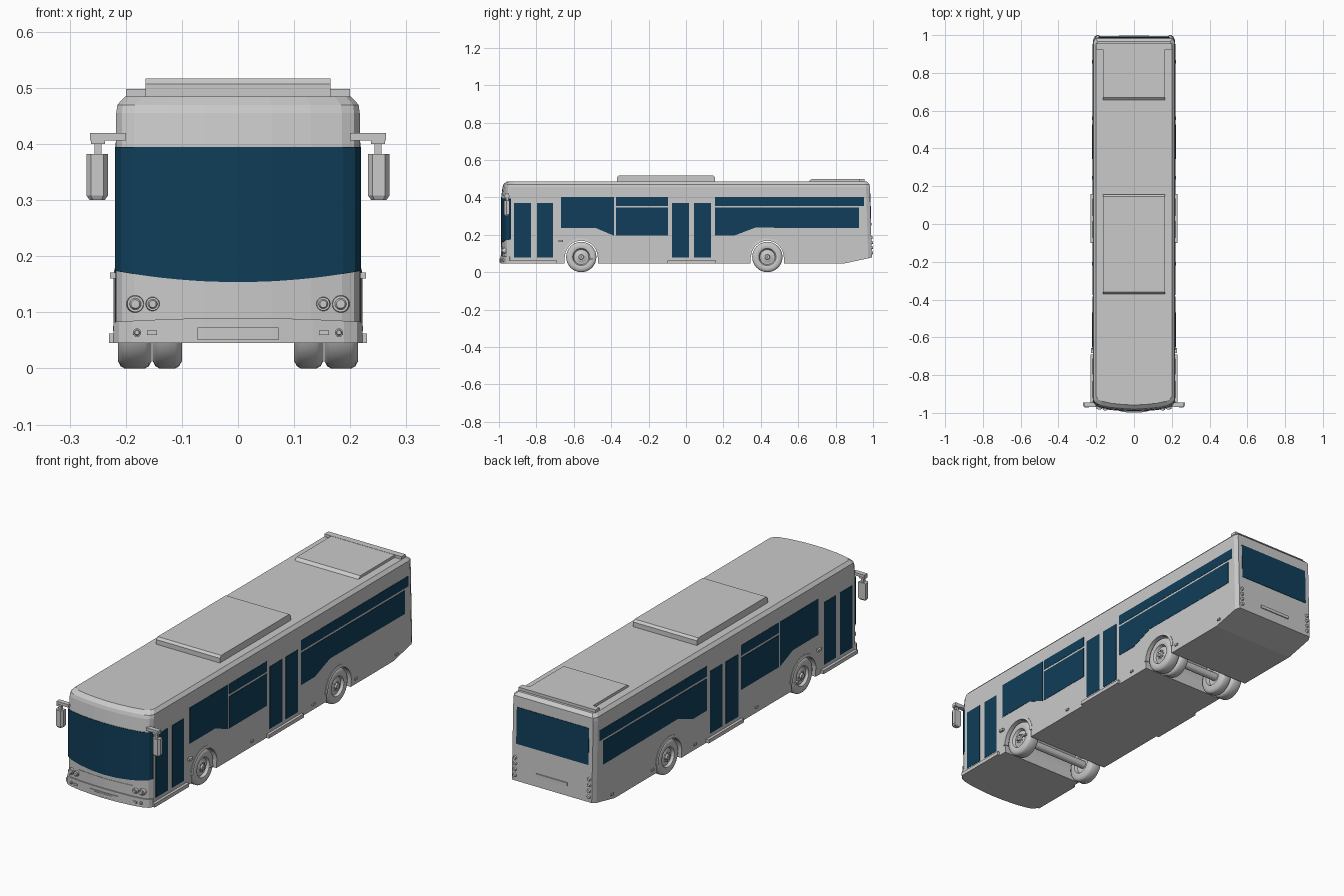
import bpy, bmesh, math
from mathutils import Matrix, Vector

cube = bpy.data.objects.get("Cube")
if cube:
    bpy.data.objects.remove(cube, do_unlink=True)


def material(name, rgb):
    m = bpy.data.materials.new(name)
    m.use_nodes = True
    m.diffuse_color = (*rgb, 1)
    m.node_tree.nodes["Principled BSDF"].inputs["Base Color"].default_value = (*rgb, 1)
    return m


GREY = material("light_grey_paint", (0.59, 0.59, 0.59))
GLASS = material("dark_blue_glass", (0.005, 0.048, 0.1))


def finish(name, bm, mat=GREY, smooth=False):
    bmesh.ops.recalc_face_normals(bm, faces=bm.faces)
    me = bpy.data.meshes.new(name)
    bm.to_mesh(me)
    bm.free()
    me.materials.append(mat)
    if smooth:
        me.shade_smooth()
        me.set_sharp_from_angle(angle=math.radians(35))
    ob = bpy.data.objects.new(name, me)
    bpy.context.collection.objects.link(ob)
    return ob


def loft(name, rings, mat=GREY, caps=True, closed=False):
    """Skin equal-length loops of points, capping or joining the ends."""
    bm = bmesh.new()
    loops = [[bm.verts.new(p) for p in r] for r in rings]
    n = len(loops[0])
    pairs = list(zip(loops, loops[1:])) + ([(loops[-1], loops[0])] if closed else [])
    for a, b in pairs:
        for i in range(n):
            j = (i + 1) % n
            bm.faces.new((a[i], a[j], b[j], b[i]))
    if caps and not closed:
        bm.faces.new(loops[0])
        bm.faces.new(loops[-1])
    return finish(name, bm, mat)


def prism(name, yz, x0, x1, mat=GREY):
    return loft(name, [[(x, y, z) for y, z in yz] for x in (x0, x1)], mat)


def rect(y0, y1, z0, z1):
    return [(y0, z0), (y1, z0), (y1, z1), (y0, z1)]


def box(name, x, y, z, mat=GREY):
    return prism(name, rect(*y, *z), *x, mat)


def disc(name, pos, r, depth, axis="Y", taper=0.7, segments=20):
    bm = bmesh.new()
    bmesh.ops.create_cone(bm, cap_ends=True, segments=segments, radius1=r, radius2=r * taper, depth=depth)
    turn = {"Y": Matrix.Rotation(math.pi / 2, 4, "X"), "-Y": Matrix.Rotation(-math.pi / 2, 4, "X"),
            "X": Matrix.Rotation(math.pi / 2, 4, "Y")}[axis]
    bmesh.ops.transform(bm, matrix=Matrix.Translation(Vector(pos)) @ turn, verts=bm.verts)
    return finish(name, bm, smooth=True)


# Bowed front outline, as seen in plan
HALF = [(0, -0.988), (0.06, -0.986), (0.13, -0.979), (0.185, -0.968), (0.207, -0.957), (0.217, -0.94)]
FRONT = [(-x, y) for x, y in HALF[:0:-1]] + HALF
WIDE, FLOOR = 0.217, 0.045


def front_y(x):
    x = abs(x)
    for (xa, ya), (xb, yb) in zip(HALF, HALF[1:]):
        if x <= xb:
            return ya + (yb - ya) * (x - xa) / (xb - xa)
    return HALF[-1][1]


def back_y(z):
    return 0.995 - 0.03 * (z - FLOOR)


def front_band(name, low, high, out, mat=GREY, limit=WIDE):
    """Thin panel following the bowed front; low and high give z at x."""
    xs = sorted({x for x, _ in FRONT if abs(x) < limit} | {limit * k / 8 for k in range(-8, 9)})
    rings = []
    for x in xs:
        y, wide = front_y(x), x * (1 + out / WIDE)
        lo, hi = low(x), high(x)
        rings.append([(x, y + 0.004, lo), (wide, y - out, lo), (wide, y - out, hi), (x, y + 0.004, hi)])
    return loft(name, rings, mat)


# Body shell, levels of (height, side inset, front inset, back inset)
levels = [(FLOOR, 0, 0, 0), (0.4, 0, 0, 0), (0.455, 0, 0.007, 0), (0.47, 0.002, 0.012, 0), (0.485, 0.016, 0.03, 0.015)]
rings = []
for z, side, fore, aft in levels:
    k, b = 1 - side / WIDE, back_y(z) - aft
    rings.append([(x * k, y + fore, z) for x, y in FRONT] +
                 [(WIDE * k, b - 0.02, z), (0.207 * k, b, z), (-0.207 * k, b, z), (-WIDE * k, b - 0.02, z)])
body = loft("body_shell", rings)

# Wheel tunnels and sloping tail underside are cut from the shell
AXLES = {"front": -0.56, "rear": 0.435}
HUB = 0.081


def arch(y, r, steps=20):
    a = [math.pi * i / steps for i in range(steps + 1)]
    return [(y + r * math.cos(t), HUB + r * math.sin(t)) for t in a]


cutters = [prism("arch_cutter", [(y + 0.09, 0)] + arch(y, 0.09) + [(y - 0.09, 0)], -0.3, 0.3) for y in AXLES.values()]
cutters.append(prism("tail_cutter", [(0.82, 0.041), (1.02, 0.084), (1.02, 0), (0.82, 0)], -0.3, 0.3))
for c in cutters:
    c.hide_render = True
    mod = body.modifiers.new("cut", "BOOLEAN")
    mod.operation, mod.solver, mod.object = "DIFFERENCE", "EXACT", c
bpy.context.view_layer.update()
cut_mesh = bpy.data.meshes.new_from_object(body.evaluated_get(bpy.context.evaluated_depsgraph_get()))
body.modifiers.clear()
body.data = cut_mesh
for c in cutters:
    bpy.data.objects.remove(c, do_unlink=True)

# Front glass, bumper and grille panel
front_band("windscreen", lambda x: 0.154 + 0.02 * (x / WIDE) ** 2, lambda x: 0.395, 0.002, GLASS)
front_band("front_bumper", lambda x: FLOOR, lambda x: 0.09 - 0.007 * (x / WIDE) ** 2, 0.005)
front_band("grille_panel", lambda x: 0.093 + max(0, abs(x) - 0.105) * 1.28, lambda x: 0.137, 0.002, limit=0.138)
front_band("plate_frame", lambda x: 0.051, lambda x: 0.073, 0.008, limit=0.07)
front_band("plate", lambda x: 0.054, lambda x: 0.067, 0.01, limit=0.047)

# Back window and plate holder
rear = [(back_y(z) + d, z) for z, d in ((0.25, -0.004), (0.25, 0.002), (0.42, 0.002), (0.42, -0.004))]
prism("rear_window", rear, -0.187, 0.187, GLASS)
box("rear_plate_holder", (-0.08, 0.08), (0.98, 0.997), (0.125, 0.14))

# Side glass outlines
TOP, MID, LOW, SILL = 0.403, 0.35, 0.195, 0.235
door = (0.078, 0.37)
panes = {
    "front_door_fore_pane": rect(-0.92, -0.83, *door),
    "front_door_aft_pane": rect(-0.797, -0.711, *door),
    "middle_door_fore_pane": rect(-0.075, 0.016, *door),
    "middle_door_aft_pane": rect(0.043, 0.134, *door),
    "front_side_window": [(-0.668, SILL), (-0.48, SILL), (-0.385, LOW), (-0.385, TOP), (-0.668, TOP)],
    "centre_side_window": rect(-0.375, -0.096, LOW, MID - 0.005),
    "centre_vent_window": rect(-0.375, -0.096, MID + 0.005, TOP),
    "rear_side_window": [(0.155, LOW), (0.257, LOW), (0.37, SILL + 0.003), (0.925, SILL),
                         (0.925, MID - 0.005), (0.155, MID - 0.005)],
    "rear_vent_window": rect(0.155, 0.952, MID + 0.005, TOP),
}


def wheel(name, x_out, y, s, width):
    """Tyre and dished rim turned around the axle."""
    w = width
    profile = [(0, 0.002), (0, 0.012), (0.008, 0.014), (0.01, 0.024), (0.014, 0.03), (0.014, 0.04), (0.002, 0.046),
               (0, 0.052), (0, 0.068), (0.005, 0.077), (0.012, HUB), (w - 0.012, HUB), (w - 0.005, 0.077),
               (w, 0.068), (w, 0.045), (w - 0.015, 0.04), (w - 0.015, 0.002)]
    n = 32
    turns = [2 * math.pi * i / n for i in range(n)]
    ob = loft(name, [[(s * (x_out - d), y + r * math.cos(t), HUB + r * math.sin(t)) for d, r in profile]
                     for t in turns], closed=True)
    ob.data.shade_smooth()
    ob.data.set_sharp_from_angle(angle=math.radians(35))


for s, side in ((1, "left"), (-1, "right")):
    for name, outline in panes.items():
        prism(f"{side}_{name}", outline, s * 0.213, s * 0.2185, GLASS)
    # Wheels and arch trims
    for end, y in AXLES.items():
        wheel(f"{side}_{end}_wheel", 0.214, y, s, 0.06)
        trim = [[(s * x, *p) for x, p in ((0.205, a), (0.222, a), (0.219, b), (0.205, b))]
                for a, b in zip(arch(y, 0.087), arch(y, 0.1))]
        loft(f"{side}_{end}_arch_trim", trim)
        for k in range(8):
            t = math.tau * k / 8
            disc(f"{side}_{end}_wheel_nut", (s * 0.205, y + 0.019 * math.cos(t), HUB + 0.019 * math.sin(t)),
                 0.003, 0.008, "X", 1, 6)
    wheel(f"{side}_rear_inner_wheel", 0.152, AXLES["rear"], s, 0.052)
    # Door steps, marker lamps and side indicator
    for end, ys in (("front", (-0.945, -0.69)), ("middle", (-0.1, 0.16))):
        prism(f"{side}_{end}_door_step", rect(*ys, FLOOR, 0.062), s * 0.2, s * 0.23)
    for y in (-0.51, -0.21, 0.245, 0.56, 0.86):
        prism(f"{side}_marker_lamp", rect(y - 0.009, y + 0.009, 0.067, 0.076), s * 0.21, s * 0.223)
    prism(f"{side}_indicator", rect(-0.683, -0.657, 0.16, 0.171), s * 0.21, s * 0.228)
    # Front lamps
    for name, x, z, r in (("headlamp", 0.183, 0.115, 0.016), ("main_beam", 0.152, 0.115, 0.013),
                          ("fog_lamp", 0.18, 0.064, 0.008)):
        disc(f"{side}_{name}_rim", (s * x, front_y(x) - 0.002, z), r, 0.016, taper=0.9)
        disc(f"{side}_{name}_lens", (s * x, front_y(x) - 0.01, z), r * 0.8, 0.008, taper=0.6)
    box(f"{side}_bumper_lamp", (s * 0.144, s * 0.162), (-0.985, -0.97), (0.06, 0.068))
    # Tail lamps
    for i in range(4):
        z = 0.104 + 0.027 * i
        disc(f"{side}_tail_lamp", (s * 0.192, back_y(z) + 0.002, z), 0.01, 0.01, "-Y")
    # Mirror: arm, bracket, stalk and tapered housing
    my = -0.958
    box(f"{side}_mirror_arm", (s * 0.2, s * 0.264), (my - 0.01, my + 0.012), (0.406, 0.42))
    box(f"{side}_mirror_bracket", (s * 0.237, s * 0.262), (my - 0.012, my + 0.014), (0.4, 0.409))
    box(f"{side}_mirror_stalk", (s * 0.243, s * 0.256), (my - 0.005, my + 0.008), (0.378, 0.403))
    plan = [(-0.019, 0.014), (0.019, 0.014), (0.019, -0.003), (0.011, -0.014), (-0.011, -0.014), (-0.019, -0.003)]
    loft(f"{side}_mirror_housing", [[(s * (0.251 + px * k), my + py * k, z) for px, py in plan]
                                    for z, k in ((0.3, 0.7), (0.308, 1), (0.382, 1))])

# Axle beams
for end, y in AXLES.items():
    disc(f"{end}_axle", (0, y, HUB), 0.018, 0.36, "X", 1)

# Roof equipment
prism("roof_air_unit", [(-0.37, 0.48), (-0.37, 0.507), (-0.36, 0.517), (0.145, 0.517), (0.155, 0.507), (0.155, 0.48)],
      -0.165, 0.165)
prism("rear_roof_cover", [(0.65, 0.48), (0.67, 0.497), (0.94, 0.497), (0.94, 0.48)], -0.165, 0.165)
box("rear_roof_rail", (-0.2, 0.2), (0.925, 0.955), (0.48, 0.498))
